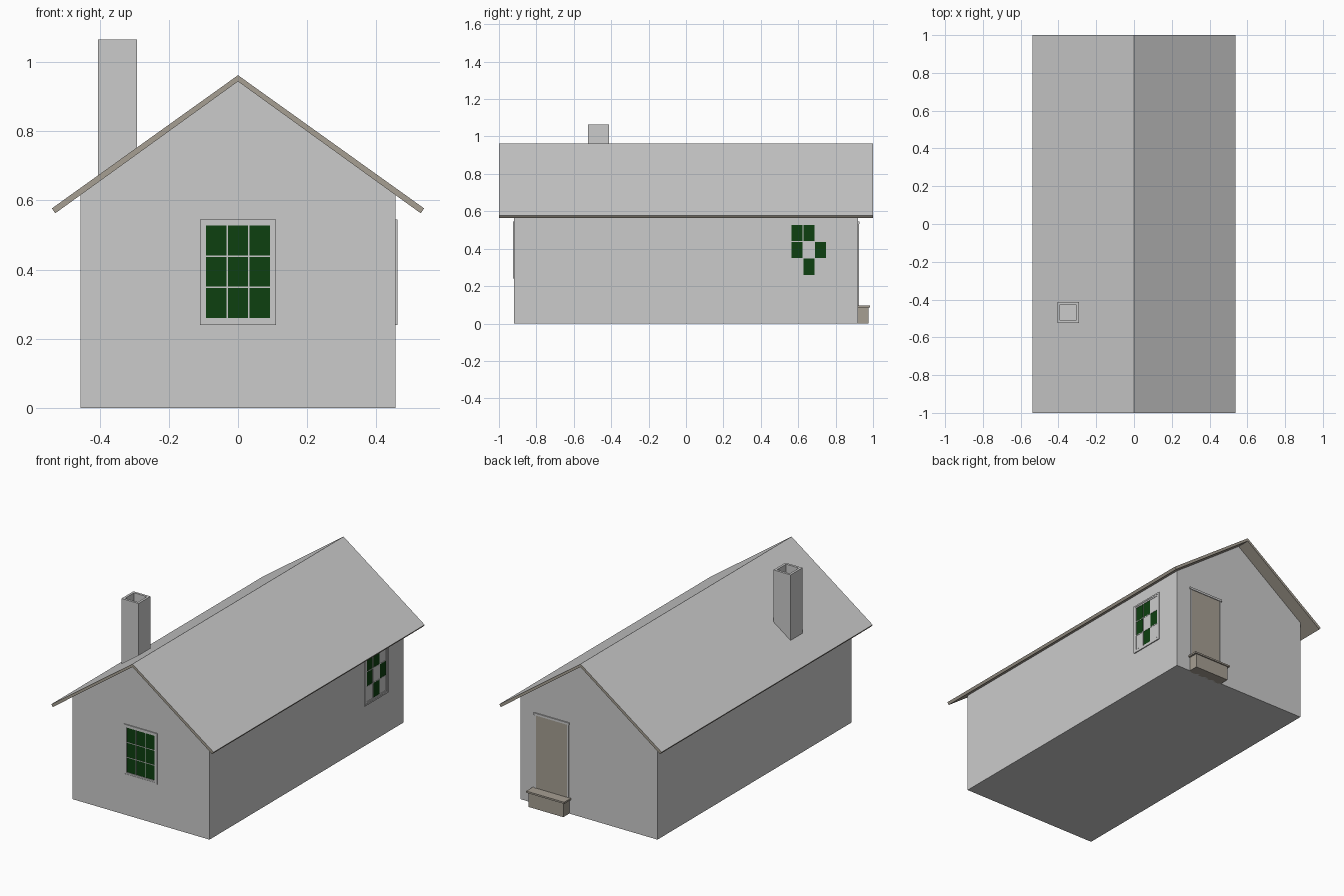
import bpy, bmesh
from math import pi
from mathutils import Matrix, Vector

old = bpy.data.objects.get("Cube")
if old:
    bpy.data.objects.remove(old, do_unlink=True)


def make_material(name, rgb):
    mat = bpy.data.materials.new(name)
    mat.use_nodes = True
    mat.diffuse_color = (*rgb, 1)
    mat.node_tree.nodes["Principled BSDF"].inputs["Base Color"].default_value = (*rgb, 1)
    return mat


GREY = make_material("plain grey", (0.6, 0.6, 0.6))
BROWN = make_material("weathered brown", (0.38, 0.345, 0.29))
GREEN = make_material("dark green glass", (0.004, 0.05, 0.005))


def finish(name, bm, mats, place=None):
    bmesh.ops.recalc_face_normals(bm, faces=bm.faces)
    mesh = bpy.data.meshes.new(name)
    bm.to_mesh(mesh)
    bm.free()
    for mat in mats:
        mesh.materials.append(mat)
    obj = bpy.data.objects.new(name, mesh)
    if place:
        obj.matrix_world = place
    bpy.context.scene.collection.objects.link(obj)
    return obj


def add_box(bm, xs, ys, zs):
    lo, hi = Vector((xs[0], ys[0], zs[0])), Vector((xs[1], ys[1], zs[1]))
    mat = Matrix.Translation((lo + hi) / 2) @ Matrix.Diagonal((*(hi - lo), 1))
    bmesh.ops.create_cube(bm, size=1, matrix=mat)


def boxes(name, mat, parts, place=None):
    bm = bmesh.new()
    for part in parts:
        add_box(bm, *part)
    return finish(name, bm, [mat], place)


def prism(profile, half_length):
    """Extrude an x-z profile along y."""
    bm = bmesh.new()
    face = bm.faces.new([bm.verts.new((x, -half_length, z)) for x, z in profile])
    new = bmesh.ops.extrude_face_region(bm, geom=[face])["geom"]
    verts = [v for v in new if isinstance(v, bmesh.types.BMVert)]
    bmesh.ops.translate(bm, verts=verts, vec=(0, 2 * half_length, 0))
    bmesh.ops.recalc_face_normals(bm, faces=bm.faces)
    return bm


# House body with gables
W, D, EAVE, RIDGE = 0.455, 0.92, 0.618, 0.944
finish("house_walls", prism([(-W, 0), (W, 0), (W, EAVE), (0, RIDGE), (-W, EAVE)], D), [GREY])

# Roof sheet: grey on top, brown on the edges and underside
side = [(0.538, 0.577), (0.528, 0.563)]
roof = prism([(0, 0.962), *side, (0, 0.944),
              *[(-x, z) for x, z in reversed(side)]], 1.0)
for f in roof.faces:
    f.material_index = 0 if f.normal.z > 0.3 else 1
finish("roof", roof, [GREY, BROWN])

# Chimney with a hollow flue
bm = bmesh.new()
add_box(bm, (-0.405, -0.292), (-0.525, -0.412), (0.66, 1.065))
bm.normal_update()
top = max(bm.faces, key=lambda f: f.calc_center_median().z)
bmesh.ops.inset_region(bm, faces=[top], thickness=0.02)
flue = bmesh.ops.extrude_face_region(bm, geom=[top])["geom"]
bmesh.ops.translate(bm, verts=[v for v in flue if isinstance(v, bmesh.types.BMVert)],
                    vec=(0, 0, -0.3))
if top.is_valid:
    bmesh.ops.delete(bm, geom=[top], context="FACES_ONLY")
finish("chimney", bm, [GREY])


# Windows: local x runs across, local -y points out of the wall
def window(name, place, pattern):
    hw, bottom, top_z = 0.11, 0.24, 0.545
    gw, g0, g1 = 0.094, 0.26, 0.528
    inside = 0.01

    def ring(w, z0, z1, t, out):
        y = (-out, inside)
        return [((-w, -w + t), y, (z0, z1)), ((w - t, w), y, (z0, z1)),
                ((-w + t, w - t), y, (z0, z0 + t)), ((-w + t, w - t), y, (z1 - t, z1))]

    boxes(name + "_frame", GREY,
          ring(hw, bottom, top_z, 0.009, 0.006)
          + ring(hw - 0.009, bottom + 0.009, top_z - 0.009, 0.009, 0.004), place)
    # Glazing bars and three by three panes
    pw, ph, bar = 2 * gw / 3, (g1 - g0) / 3, 0.002
    bars, clear, blank = [], [], []
    for i in (1, 2):
        x, z = -gw + i * pw, g0 + i * ph
        bars.append(((x - bar, x + bar), (-0.0035, inside), (g0, g1)))
        bars.append(((-gw, gw), (-0.0035, inside), (z - bar, z + bar)))
    for r, row in enumerate(pattern):
        for c, kind in enumerate(row):
            x, z = -gw + c * pw, g1 - r * ph
            pane = ((x, x + pw), (-0.002, inside), (z - ph, z))
            (clear if kind == "G" else blank).append(pane)
    boxes(name + "_bars", GREY, bars, place)
    boxes(name + "_glass", GREEN, clear, place)
    if blank:
        boxes(name + "_blank_panes", GREY, blank, place)


window("front_window", Matrix.Translation((0, -D, 0)), ["GGG", "GGG", "GGG"])
window("side_window", Matrix.Translation((W, 0.657, 0)) @ Matrix.Rotation(pi / 2, 4, "Z"),
       ["GG-", "G-G", "-G-"])

# Back door with thin surround
C = 0.245
boxes("back_door", BROWN, [((C - 0.103, C + 0.103), (D - 0.01, D + 0.003), (0.09, 0.532))])
boxes("door_surround", GREY, [
    ((C + 0.103, C + 0.112), (D - 0.01, D + 0.005), (0.09, 0.532)),
    ((C - 0.112, C - 0.103), (D - 0.01, D + 0.005), (0.09, 0.532)),
    ((C - 0.118, C + 0.118), (D - 0.01, D + 0.007), (0.532, 0.545))])

# Door step with an overhanging tread
boxes("door_step", BROWN, [
    ((C - 0.115, C + 0.115), (D - 0.01, 0.977), (0, 0.085)),
    ((C - 0.126, C + 0.126), (D - 0.01, 0.984), (0.085, 0.095))])
